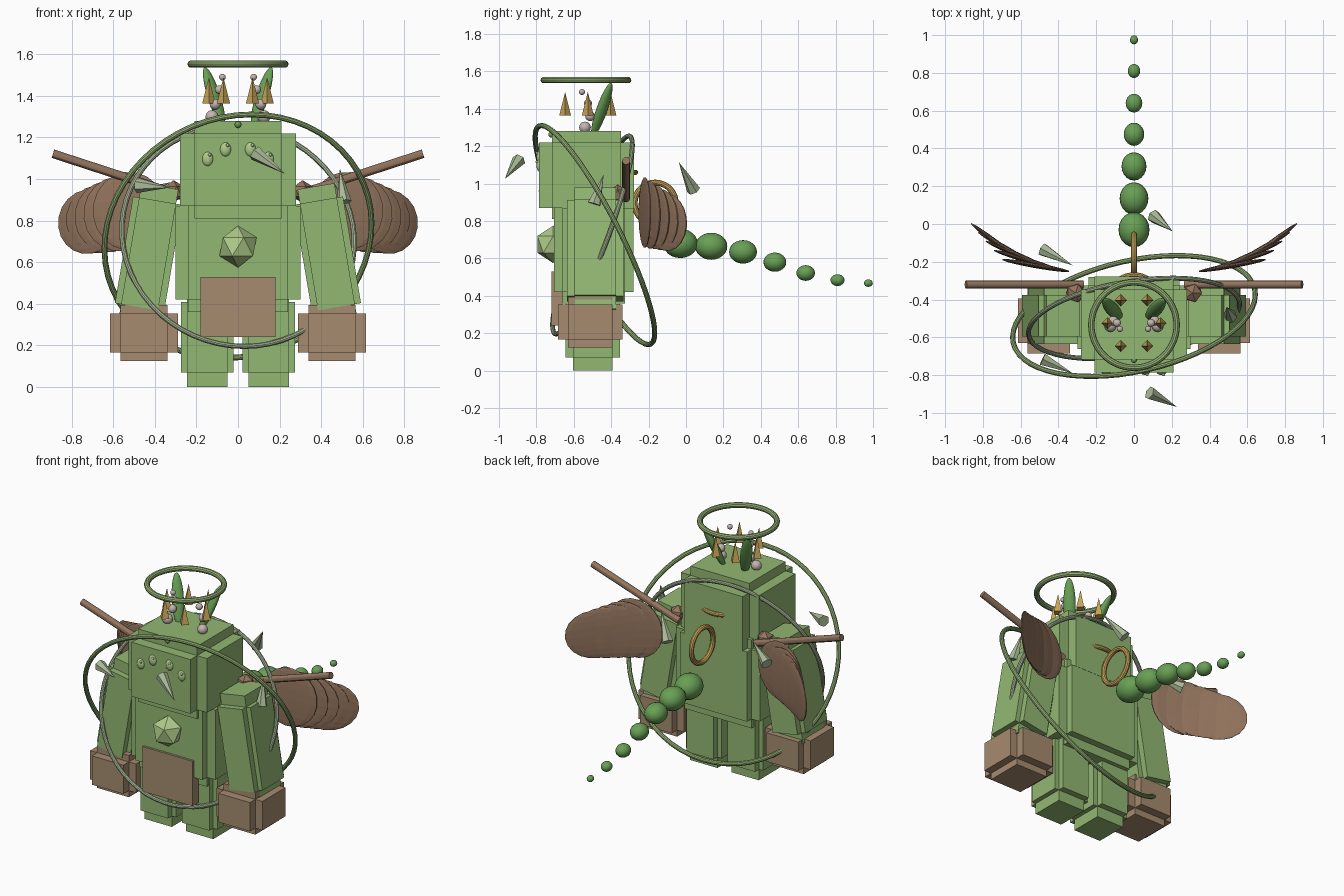
import bpy
from math import radians, cos, sin, tau
from mathutils import Vector

cube = bpy.data.objects.get("Cube")
if cube:
    bpy.data.objects.remove(cube, do_unlink=True)


def material(name, r, g, b):
    m = bpy.data.materials.new(name)
    m.use_nodes = True
    m.diffuse_color = (r, g, b, 1)
    m.node_tree.nodes["Principled BSDF"].inputs["Base Color"].default_value = (r, g, b, 1)
    return m


LEAF = material("leaf green", .29, .48, .17)
DEEP = material("deep green", .14, .35, .09)
LIME = material("light green", .43, .60, .25)
RING = material("ring green", .30, .45, .18)
PALE = material("pale sage", .40, .49, .31)
TAN = material("tan brown", .38, .26, .16)
BROWN = material("dark brown", .29, .175, .11)
GOLD = material("gold", .58, .38, .10)
PEARL = material("pearl pink", .56, .46, .44)


def finish(name, mat, smooth=False):
    o = bpy.context.object
    o.name = name
    o.data.materials.append(mat)
    if smooth:
        bpy.ops.object.shade_smooth_by_angle()
    return o


def box(name, mat, loc, half, rot=(0, 0, 0)):
    bpy.ops.mesh.primitive_cube_add(size=2, location=loc, rotation=rot)
    o = finish(name, mat)
    o.scale = half
    return o


def stepped_box(name, mat, loc, half, inset, rot=(0, 0, 0)):
    # three crossing boxes, each full length on one axis and inset on the others
    for axis, label in enumerate(("wide", "deep", "tall")):
        size = [half[i] - (0 if i == axis else inset[i]) for i in range(3)]
        box(f"{name}_{label}", mat, loc, size, rot)


def ball(name, mat, loc, radii, rot=(0, 0, 0), smooth=True, seg=20, rings=12):
    bpy.ops.mesh.primitive_uv_sphere_add(segments=seg, ring_count=rings, radius=1,
                                         location=loc, rotation=rot)
    o = finish(name, mat, smooth)
    o.scale = radii
    return o


def torus(name, mat, loc, normal, major, minor):
    bpy.ops.mesh.primitive_torus_add(major_radius=major, minor_radius=minor,
                                     major_segments=56, minor_segments=10, location=loc,
                                     rotation=Vector(normal).to_track_quat('Z', 'Y').to_euler())
    return finish(name, mat, True)


def spike(name, mat, base, tip, r1, r2, sides, smooth=False):
    base, tip = Vector(base), Vector(tip)
    d = tip - base
    bpy.ops.mesh.primitive_cone_add(vertices=sides, radius1=r1, radius2=r2, depth=d.length,
                                    location=(base + tip) / 2,
                                    rotation=d.to_track_quat('Z', 'Y').to_euler())
    return finish(name, mat, smooth)


# head, torso and apron
stepped_box("head", LEAF, (0, -.532, 1.045), (.28, .253, .235), (.07, .068, .06))
stepped_box("torso", LEAF, (0, -.493, .645), (.30, .2125, .285), (.06, .045, .06))
box("apron", TAN, (0, -.69, .385), (.18, .03, .145))
bpy.ops.mesh.primitive_ico_sphere_add(subdivisions=1, radius=.1, location=(0, -.71, .675))
finish("chest_gem", LIME)

# paired parts
for s, side in ((1, "left"), (-1, "right")):
    stepped_box(f"{side}_leg", LEAF, (s * .148, -.498, .24), (.127, .145, .24), (.03, .04, .07))
    stepped_box(f"{side}_arm", LEAF, (s * .43, -.485, .64), (.12, .15, .33), (.03, .04, .07),
                (0, radians(-9.6 * s), 0))
    stepped_box(f"{side}_hand", TAN, (s * .452, -.512, .26), (.163, .173, .135), (.05, .055, .042))

    # eyes with small glints
    for x, z in ((.06, 1.143), (.146, 1.097)):
        ball(f"{side}_eye", LIME, (s * x, -.78, z), (.027, .02, .035))
        ball(f"{side}_eye_glint", PALE, (s * x + .01, -.797, z + .02), (.008, .008, .008))

    # leaf-shaped ear
    d = Vector((s * .09, .10, .29))
    ball(f"{side}_ear", DEEP, (s * .115, -.45, 1.395), (.036, .025, .158),
         d.to_track_quat('Z', 'Y').to_euler())

    # bead strand
    for x, y, z, r in ((.125, -.54, 1.30, .031), (.11, -.513, 1.36, .026),
                       (.09, -.524, 1.43, .021), (.075, -.556, 1.49, .016)):
        ball(f"{side}_bead", PEARL, (s * x, y, z), (r, r, r))

    # shoulder rod and knob
    spike(f"{side}_rod", BROWN, (s * .27, -.32, .92), (s * .89, -.32, 1.122), .021, .021, 12, True)
    bpy.ops.mesh.primitive_ico_sphere_add(subdivisions=1, radius=.055,
                                          location=(s * .31, -.365, .94))
    finish(f"{side}_shoulder_knob", BROWN)

    # wing of overlapping flat discs
    for i in range(5):
        t = i / 4
        ball(f"{side}_wing_disc", BROWN,
             (s * (.52 + .2 * t), -.22 + .115 * t, .845 - .05 * t),
             (.185, .014, .19 - .035 * t),
             (0, radians(8 * s), radians(s * (10 + 27 * t))), False, 14, 10)

ball("brow_dot", DEEP, (0, -.72, 1.262), (.016, .016, .016))

# halo, crown and orbiting rings
torus("halo", RING, (0, -.535, 1.553), (0, 0, 1), .226, .017)
for k in range(6):
    a = k * tau / 6
    x, y = .14 * cos(a), -.525 + .14 * sin(a)
    spike("crown_spike", GOLD, (x, y, 1.363), (x, y, 1.49), .032, 0, 4)
torus("large_ring", RING, (0, -.487, .725), (.087, -.39, -.2), .655, .014)
torus("small_ring", PALE, (0, -.5, .725), (.047, -.3, .113), .565, .013)

# back ring and handle
torus("back_ring", GOLD, (0, -.165, .895), (1, 0, 0), .11, .016)
torus("back_handle", GOLD, (0, -.41, 1.06), (0, 0, 1), .14, .014)

# tail of shrinking balls
for y, z, r in ((-.03, .68, .082), (.135, .665, .076), (.305, .635, .066), (.475, .58, .054),
                (.64, .522, .044), (.81, .484, .033), (.975, .468, .021)):
    ball("tail_ball", DEEP, (0, y, z), (r, r * 1.13, r * .95))

# floating shards in a circle
shards = ((.97, (-.02, .05, .16)), (1.04, (.1, -.08, .15)), (.95, (.16, -.085, .07)),
          (.965, (.16, -.075, -.01)), (1.075, (.145, -.075, -.1)))
for k, (z, d) in enumerate(shards):
    a = k * tau / 5
    c = Vector((.5 * cos(a), -.465 + .49 * sin(a), z))
    h = Vector(d) / 2
    spike("floating_shard", PALE, c - h, c + h, .037, 0, 6)
